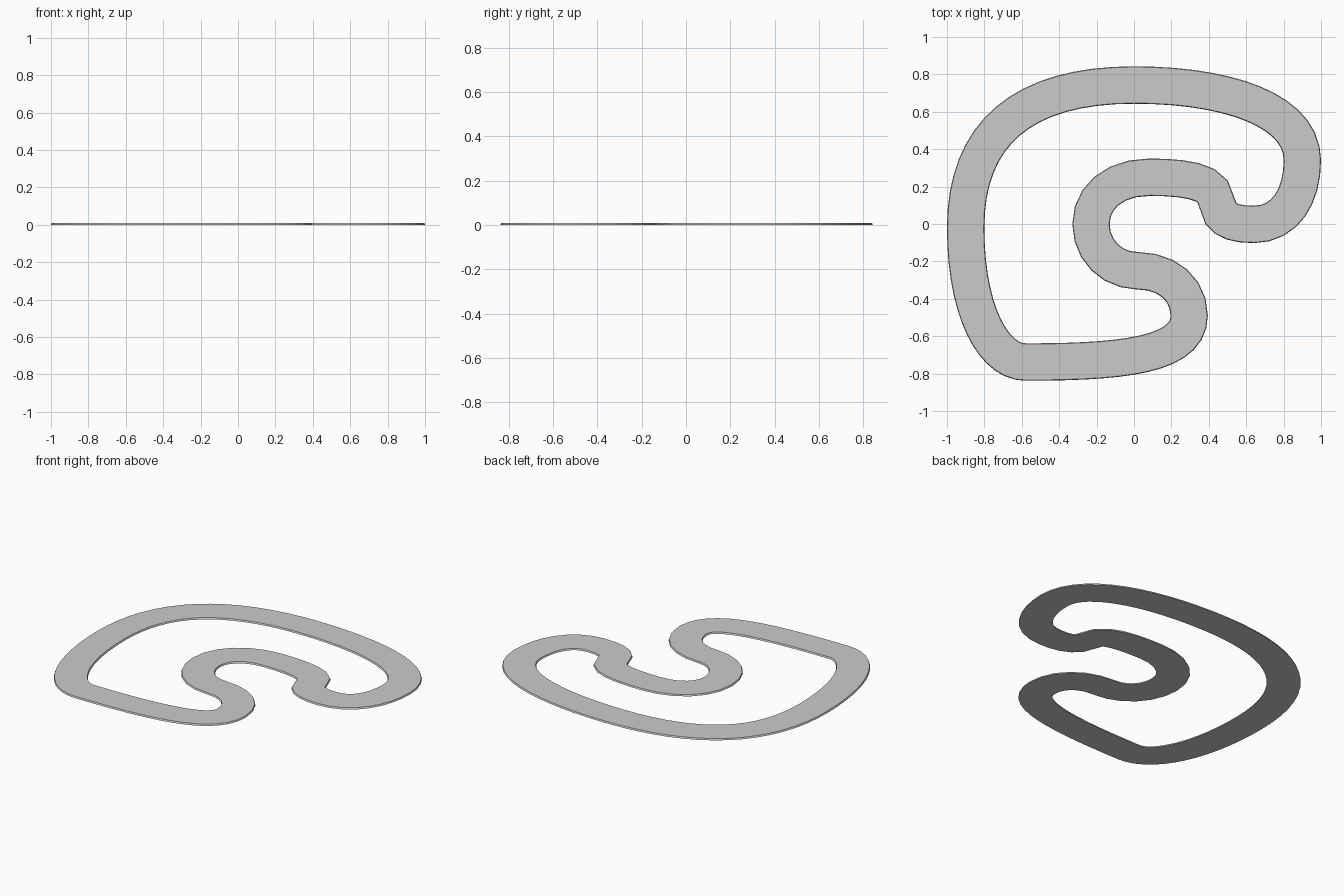
import bpy, bmesh
from math import radians, cos, sin
from mathutils import Vector
from mathutils.geometry import interpolate_bezier

if "Cube" in bpy.data.objects:
    bpy.data.objects.remove(bpy.data.objects["Cube"])

# Centreline nodes: x, y, heading (deg), handle in, handle out, segments to next node
NODES = [
    (0.00, 0.743, 180, 0.50, 0.60, 16),
    (-0.90, -0.02, 270, 0.50, 0.45, 14),
    (-0.58, -0.738, 0, 0.17, 0.53, 14),
    (0.295, -0.49, 90, 0.21, 0.14, 6),
    (0.02, -0.25, 180, 0.16, 0.14, 6),
    (-0.23, 0.00, 90, 0.14, 0.14, 6),
    (0.08, 0.25, 0, 0.19, 0.14, 5),
    (0.42, 0.174, -55, 0.08, 0.02, 1),
    (0.465, 0.055, -55, 0.02, 0.05, 4),
    (0.64, -0.002, 0, 0.09, 0.17, 8),
    (0.90, 0.34, 90, 0.19, 0.27, 14),
]
HALF_BASE, HALF_TOP, THICK = 0.10, 0.096, 0.01


def heading(node):
    a = radians(node[2])
    return Vector((cos(a), sin(a), 0))


# Sample centreline
points = []
for a, b in zip(NODES, NODES[1:] + NODES[:1]):
    p, q = Vector((a[0], a[1], 0)), Vector((b[0], b[1], 0))
    points += interpolate_bezier(p, p + heading(a) * a[4],
                                 q - heading(b) * b[3], q, a[5] + 1)[:-1]

# Thin trapezoid cross-section swept along the closed centreline
bm = bmesh.new()
rings = []
n = len(points)
for i, p in enumerate(points):
    d_in = (p - points[i - 1]).normalized()
    d_out = (points[(i + 1) % n] - p).normalized()
    t = (d_in + d_out).normalized()
    side = Vector((-t.y, t.x, 0))
    section = ((-HALF_BASE, 0), (HALF_BASE, 0), (HALF_TOP, THICK), (-HALF_TOP, THICK))
    rings.append([bm.verts.new(p + side * w + Vector((0, 0, z))) for w, z in section])
for i in range(n):
    a, b = rings[i], rings[(i + 1) % n]
    for k in range(4):
        m = (k + 1) % 4
        bm.faces.new((a[k], a[m], b[m], b[k]))
bmesh.ops.recalc_face_normals(bm, faces=bm.faces)

mesh = bpy.data.meshes.new("track_surface")
bm.to_mesh(mesh)
bm.free()
track = bpy.data.objects.new("track_surface", mesh)
bpy.context.collection.objects.link(track)
